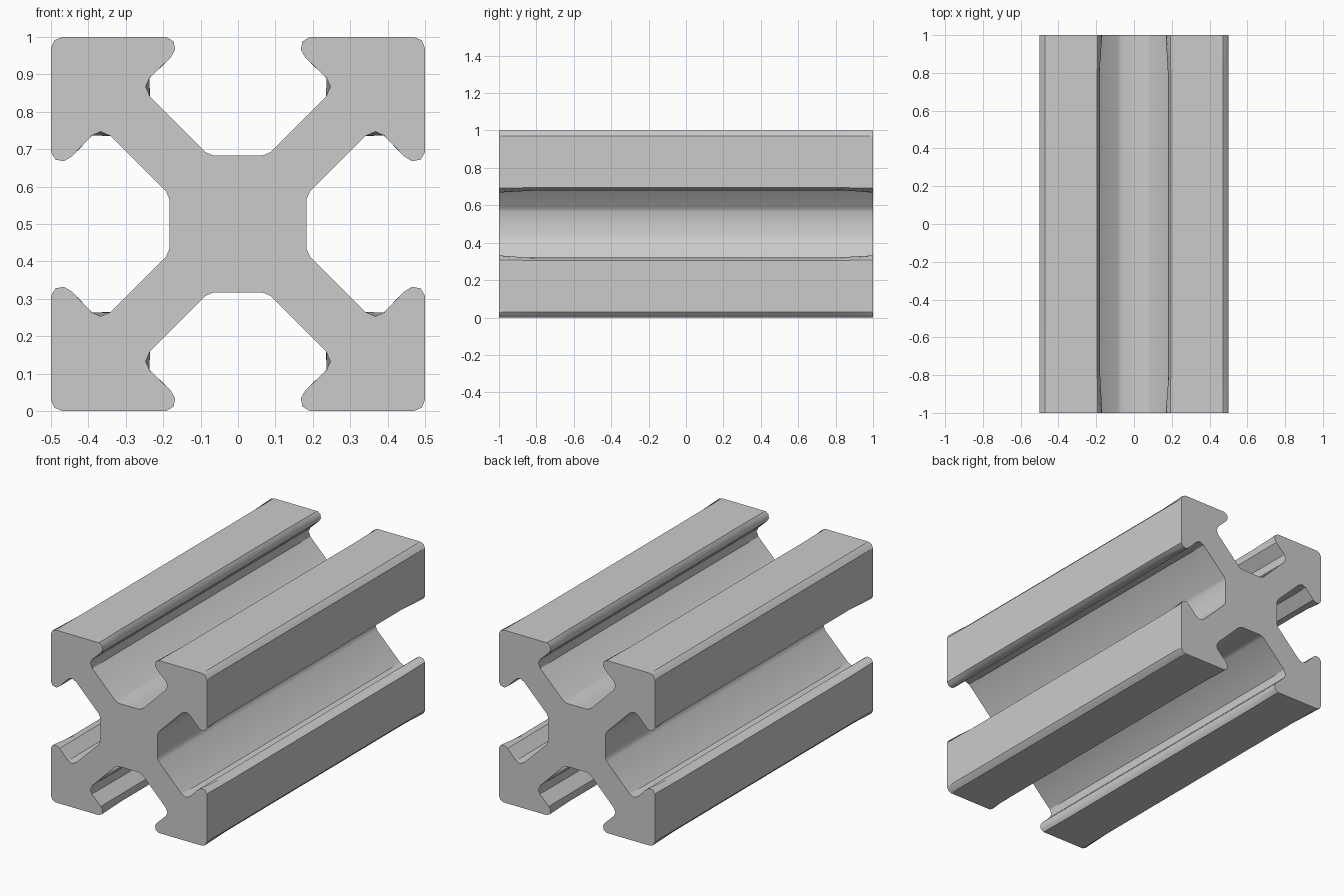
import bpy, bmesh, math

cube = bpy.data.objects.get("Cube")
if cube:
    bpy.data.objects.remove(cube, do_unlink=True)

# One material: plain grey metal
grey = bpy.data.materials.new("light grey metal")
grey.use_nodes = True
colour = (0.6, 0.6, 0.6, 1.0)
grey.diffuse_color = colour
grey.node_tree.nodes["Principled BSDF"].inputs["Base Color"].default_value = colour

# Eighth of the section: slot floor, web, undercut, lip, outer corner
end_eighth = [(.065, .183), (.087, .192), (.235, .34), (.247, .367), (.237, .39),
              (.18, .445), (.168, .465), (.172, .488), (.192, .5), (.47, .5), (.491, .491)]
# Same points along the middle, where round corners become plain chamfers
mid_eighth = [(.065, .183), (.087, .192), (.236, .341), (.236, .366), (.236, .39),
              (.18, .445), (.184, .463), (.189, .482), (.195, .5), (.47, .5), (.485, .485)]


def full_section(eighth):
    """Mirror over the diagonal, then turn the quarter four times."""
    quarter = eighth + [(z, x) for x, z in reversed(eighth[:-1])]
    points = []
    for _ in range(4):
        points += quarter
        quarter = [(z, -x) for x, z in quarter]
    return points


# Loft the sections along the bar
bm = bmesh.new()
rings = []
for y, eighth in ((-1, end_eighth), (-.79, mid_eighth), (.79, mid_eighth), (1, end_eighth)):
    rings.append([bm.verts.new((x, y, z + .5)) for x, z in full_section(eighth)])
for a, b in zip(rings, rings[1:]):
    for i in range(len(a)):
        j = (i + 1) % len(a)
        bm.faces.new((a[i], a[j], b[j], b[i]))

# End caps
bm.faces.new(rings[0])
bm.faces.new(rings[-1])
bmesh.ops.recalc_face_normals(bm, faces=bm.faces)

mesh = bpy.data.meshes.new("slotted_bar")
bm.to_mesh(mesh)
bm.free()
mesh.materials.append(grey)
bar = bpy.data.objects.new("slotted_bar", mesh)
bpy.context.collection.objects.link(bar)

# Smooth the rounded corners, keep the chamfers crisp
bpy.ops.object.select_all(action='DESELECT')
bar.select_set(True)
bpy.context.view_layer.objects.active = bar
bpy.ops.object.shade_smooth_by_angle(angle=math.radians(30))
